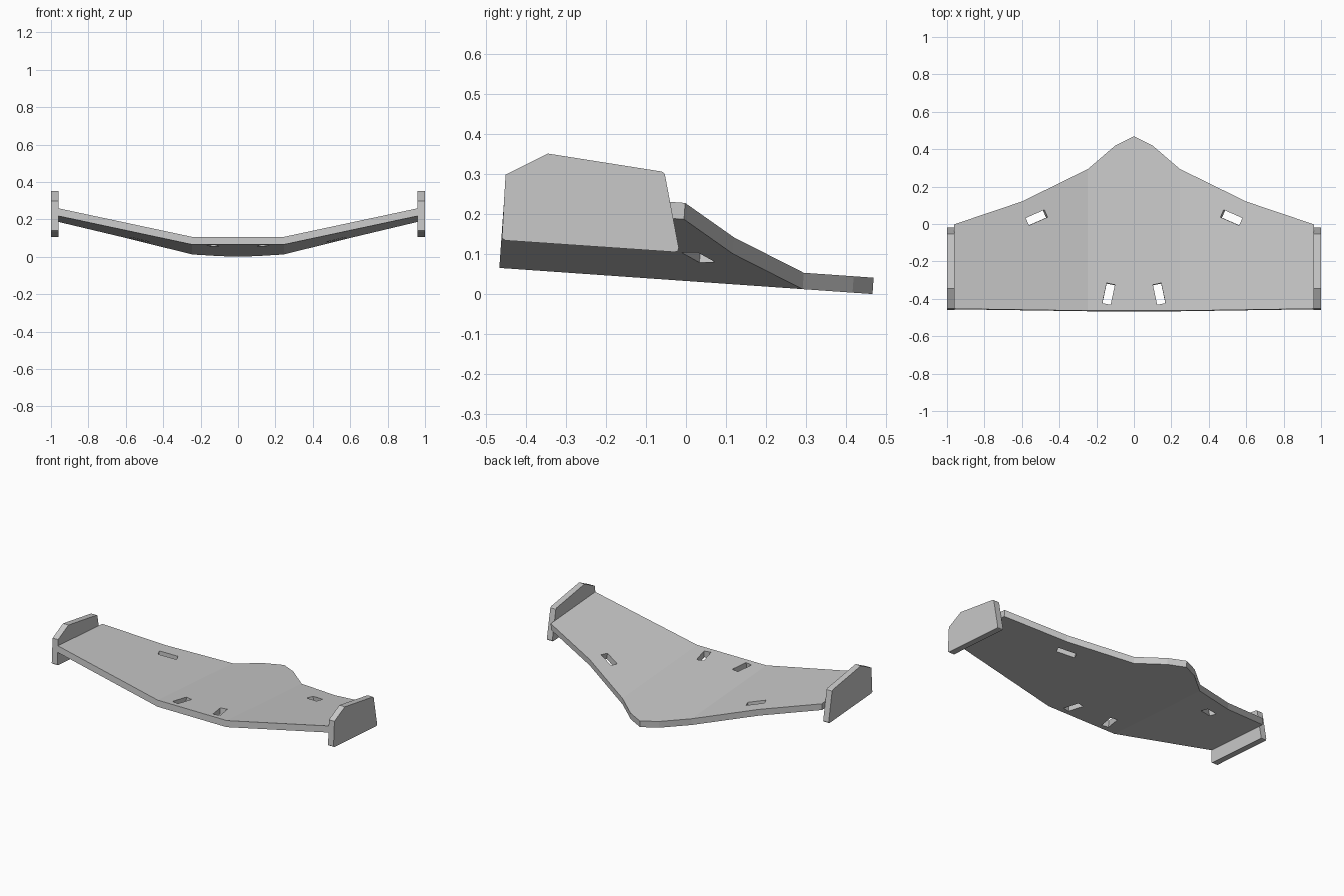
import bpy, bmesh, math
from mathutils import Matrix

default = bpy.data.objects.get("Cube")
if default:
    bpy.data.objects.remove(default, do_unlink=True)

# One plain grey for the whole wing
grey = bpy.data.materials.new("light grey")
grey.use_nodes = True
colour = (0.58, 0.58, 0.58, 1)
grey.diffuse_color = colour
grey.node_tree.nodes["Principled BSDF"].inputs["Base Color"].default_value = colour

PITCH = Matrix.Rotation(-math.atan(0.07), 4, 'X')
RISE, THICK, FLAT, FRONT = 0.214, 0.041, 0.245, -0.47


def underside(x):
    """Height of the lower skin: flat middle, rising outer panels."""
    return 0.0325 + RISE * max(0, abs(x) - FLAT)


def make_object(name, bm):
    bmesh.ops.recalc_face_normals(bm, faces=bm.faces)
    mesh = bpy.data.meshes.new(name)
    bm.to_mesh(mesh)
    bm.free()
    mesh.materials.append(grey)
    obj = bpy.data.objects.new(name, mesh)
    bpy.context.collection.objects.link(obj)
    return obj


# Wing plate: span stations with their rear edge, bridged into a solid
half = [(0.0, 0.465), (0.1, 0.415), (FLAT, 0.29), (0.6, 0.11), (0.962, -0.018)]
stations = [(-x, y) for x, y in reversed(half[1:])] + half
bm = bmesh.new()
rings = []
for x, rear in stations:
    z = underside(x)
    section = [(FRONT, z), (rear, z), (rear, z + THICK), (FRONT, z + THICK)]
    rings.append([bm.verts.new((x, y, h)) for y, h in section])
for a, b in zip(rings, rings[1:]):
    for i in range(4):
        j = (i + 1) % 4
        bm.faces.new((a[i], a[j], b[j], b[i]))
bm.faces.new(rings[0])
bm.faces.new(rings[-1])
wing = make_object("wing_plate", bm)

# Four slots, each cut square to its panel: x, y, length, width, turn, tilt
slots = [(0.525, 0.025, 0.112, 0.043, -24, math.atan(RISE)),
         (0.135, -0.38, 0.11, 0.045, 102, 0)]
bm = bmesh.new()
for side in (-1, 1):
    for x, y, length, width, turn, tilt in slots:
        place = (Matrix.Translation((side * x, y, underside(x) + THICK / 2))
                 @ Matrix.Rotation(-side * tilt, 4, 'Y')
                 @ Matrix.Rotation(side * math.radians(turn), 4, 'Z')
                 @ Matrix.Diagonal((length, width, 0.15, 1)))
        bmesh.ops.create_cube(bm, size=1, matrix=place)
cutter = make_object("slot_cutter", bm)
cutter.hide_render = True
cut = wing.modifiers.new("slots", 'BOOLEAN')
cut.operation, cut.solver, cut.object = 'DIFFERENCE', 'EXACT', cutter
bpy.context.view_layer.objects.active = wing
bpy.ops.object.modifier_apply(modifier=cut.name)
bpy.data.objects.remove(cutter, do_unlink=True)

# Nose-down pitch of the finished plate
wing.data.transform(PITCH)

# Upright end fins
profile = [(-0.46, 0.14), (-0.451, 0.298), (-0.345, 0.351), (-0.06, 0.306),
           (-0.053, 0.3), (-0.018, 0.115), (-0.021, 0.107), (-0.028, 0.105),
           (-0.452, 0.134)]
for name, side in (("left_fin", 1), ("right_fin", -1)):
    bm = bmesh.new()
    face = bm.faces.new([bm.verts.new((side * 0.961, y, z)) for y, z in profile])
    out = bmesh.ops.extrude_face_region(bm, geom=[face])
    moved = [v for v in out["geom"] if isinstance(v, bmesh.types.BMVert)]
    bmesh.ops.translate(bm, verts=moved, vec=(side * 0.039, 0, 0))
    make_object(name, bm)
